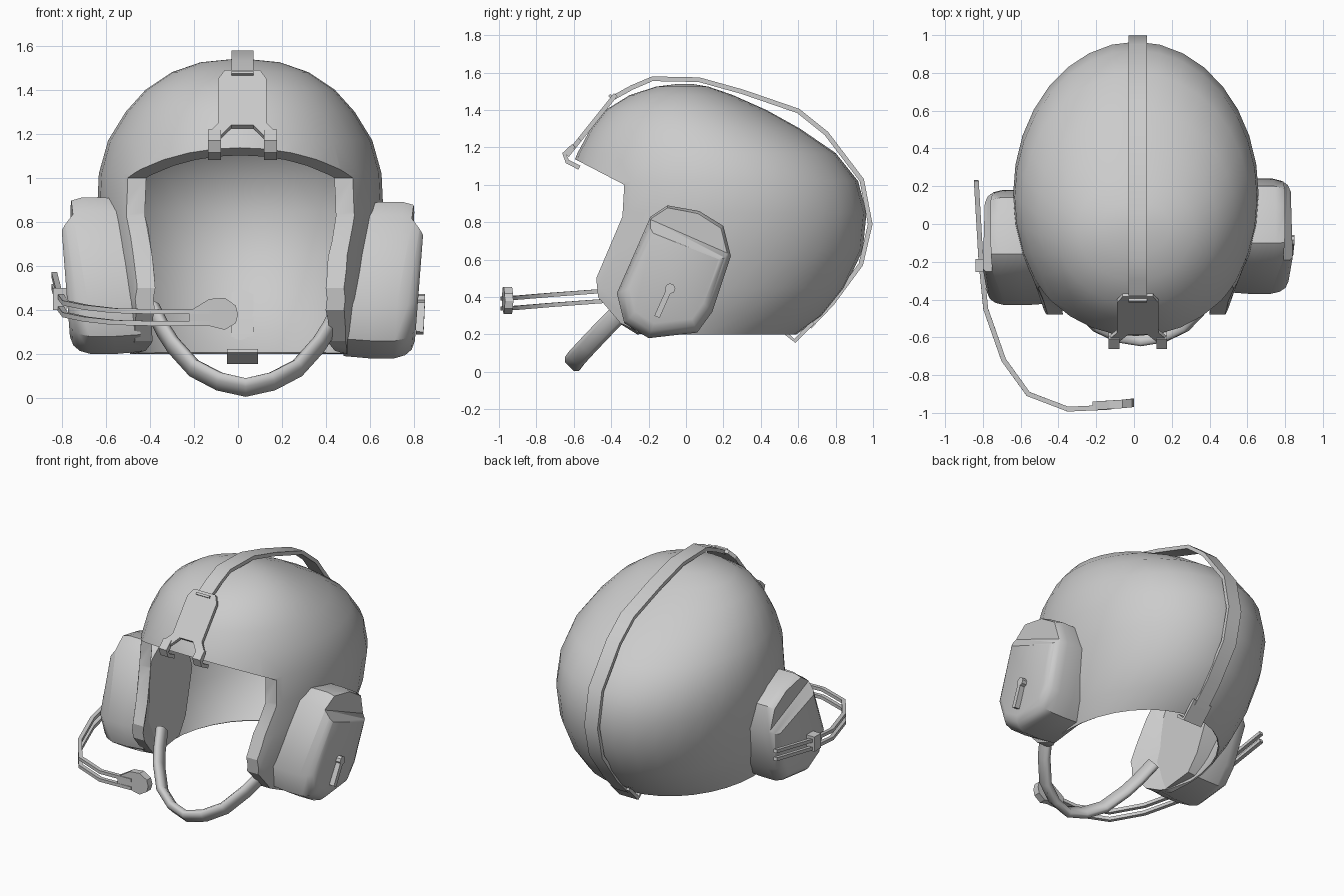
import bpy, bmesh, math
from mathutils import Vector

if "Cube" in bpy.data.objects:
    bpy.data.objects.remove(bpy.data.objects["Cube"])

CX = 0.02  # centre line of the gear


def make(name, verts, faces, angle=40):
    me = bpy.data.meshes.new(name)
    me.from_pydata([tuple(v) for v in verts], [], faces)
    bm = bmesh.new()
    bm.from_mesh(me)
    bmesh.ops.recalc_face_normals(bm, faces=bm.faces)
    bm.to_mesh(me)
    bm.free()
    ob = bpy.data.objects.new(name, me)
    bpy.context.collection.objects.link(ob)
    smooth(ob, angle)
    return ob


def smooth(ob, angle):
    bpy.ops.object.select_all(action='DESELECT')
    ob.select_set(True)
    bpy.context.view_layer.objects.active = ob
    bpy.ops.object.shade_smooth_by_angle(angle=math.radians(angle))


def loft(name, rings, caps=True, angle=40):
    n = len(rings[0])
    verts = [v for r in rings for v in r]
    faces = [(i * n + j, i * n + (j + 1) % n, (i + 1) * n + (j + 1) % n, (i + 1) * n + j)
             for i in range(len(rings) - 1) for j in range(n)]
    if caps:
        faces += [tuple(range(n)), tuple(range(len(verts) - n, len(verts)))]
    return make(name, verts, faces, angle)


def prism(name, poly, vec, angle=20):
    poly, vec = [Vector(p) for p in poly], Vector(vec)
    return loft(name, [poly, [p + vec for p in poly]], True, angle)


def box(name, c, s):
    x, y, z = c
    a, b, d = (k / 2 for k in s)
    return prism(name, [(x - a, y - b, z - d), (x + a, y - b, z - d), (x + a, y + b, z - d),
                        (x - a, y + b, z - d)], (0, 0, s[2]))


def sweep(name, pts, u, w, t, bevel=0.0, angle=40):
    """Band along pts: width w along u, thickness t across it."""
    pts, u, rings = [Vector(p) for p in pts], Vector(u), []
    a, b, c = w / 2, t / 2, bevel
    sec = [(-a, -b), (a, -b), (a, b), (-a, b)]
    if c:
        sec = [(-a + c, -b), (a - c, -b), (a, -b + c), (a, b - c),
               (a - c, b), (-a + c, b), (-a, b - c), (-a, -b + c)]
    for i, p in enumerate(pts):
        tan = (pts[min(i + 1, len(pts) - 1)] - pts[max(i - 1, 0)]).normalized()
        s = (u - tan * u.dot(tan)).normalized()
        n = tan.cross(s)
        rings.append([p + s * k + n * m for k, m in sec])
    return loft(name, rings, True, angle)


def cut(ob, cutter, angle):
    m = ob.modifiers.new("cut", 'BOOLEAN')
    m.operation, m.object, m.solver = 'DIFFERENCE', cutter, 'EXACT'
    bpy.context.view_layer.objects.active = ob
    for m in list(ob.modifiers):
        bpy.ops.object.modifier_apply(modifier=m.name)
    bpy.data.objects.remove(cutter)
    smooth(ob, angle)


# Helmet shell: oval slices (z, front y, back y, half width), thicker towards the face
slices = [(.20, -.86, .59, .50), (.30, -.90, .73, .54), (.45, -.90, .85, .585), (.65, -.76, .945, .625),
          (.85, -.67, .965, .65), (1.02, -.64, .92, .642), (1.17, -.58, .80, .60), (1.30, -.51, .61, .52),
          (1.40, -.43, .43, .43), (1.48, -.30, .25, .31), (1.525, -.16, .12, .18), (1.54, -.04, .03, .03)]
N = 32
rings = []
for z, yf, yb, w in slices:
    yc = (max(yf, -.65) + yb) / 2
    ring = []
    for i in range(N):
        c, s = math.cos(2 * math.pi * i / N), math.sin(2 * math.pi * i / N)
        ring.append((0.01 + w * c, yc + s * (yb - yc if s > 0 else yc - yf), z))
    rings.append(ring)
shell = loft("helmet_shell", rings, caps=False)
bm = bmesh.new()
bm.from_mesh(shell.data)
bmesh.ops.holes_fill(bm, edges=[e for e in bm.edges if e.is_boundary and e.verts[0].co.z > 1.5])
bmesh.ops.recalc_face_normals(bm, faces=bm.faces)
bm.to_mesh(shell.data)
bm.free()
group = shell.vertex_groups.new(name="thick")
for v in shell.data.vertices:
    group.add([v.index], max(0.0, min(1.0, (-0.12 - v.co.y) / 0.22)), 'REPLACE')
sol = shell.modifiers.new("wall", 'SOLIDIFY')
sol.thickness, sol.offset = 0.075, -1
sol.vertex_group, sol.thickness_vertex_group = "thick", 0.12

# Face opening
opening = [(-1, 1.35), (-.58, 1.13), (-.33, 1.0), (-.34, .83), (-.48, .5), (-.47, .4),
           (-.35, .26), (-.2, .19), (-.2, 0), (-1, 0)]
cut(shell, prism("face_cutter", [(-1, y, z) for y, z in opening], (2, 0, 0)), 40)

# Ear cups
outline = [(-.19, .83), (-.10, .89), (.07, .86), (.20, .78), (.24, .62), (.14, .32),
           (.06, .21), (-.20, .18), (-.33, .26), (-.37, .42)]
stations = [(.50, .97), (.62, 1.0), (.73, 1.0), (.78, .96), (.81, .89), (.825, .78)]
cy, cz = -.07, .54
for side, dy, dz in (("right", 0, 0), ("left", -.06, .02)):
    def place(x, y, z):
        x -= CX
        return (CX + (x if side == "right" else -x), y + dy, z + dz)
    cup = loft(side + "_ear_cup",
               [[place(x + (z - cz) * .06, cy + (y - cy) * s, cz + (z - cz) * s) for y, z in outline]
                for x, s in stations], True, 50)
    # slanted ledge near the top of the cup
    d, n, o = (.915, -.40), (.40, .915), (.015, .665)
    tri = [(.95, -.14), (.79, .055), (.81, .3), (.95, .3)]
    cutter = prism("ledge_cutter", [place(x, o[0] + n[0] * v - .5 * d[0], o[1] + n[1] * v - .5 * d[1])
                                    for x, v in tri], (0, d[0], d[1]))
    cut(cup, cutter, 42)

# Lever on the right cup
sweep("cup_lever", [(.825, -.155, .295), (.832, -.09, .44)], (1, 0, 0), .035, .03)
prism("lever_pivot", [(.80, -.085 + .028 * math.cos(k * math.pi / 4), .445 + .028 * math.sin(k * math.pi / 4))
                      for k in range(8)], (.05, 0, 0))

# Microphone boom: two wires, clip and paddle
boom = [(-.835, .23, .535), (-.81, -.2, .44), (-.785, -.45, .405), (-.69, -.72, .385),
        (-.56, -.9, .37), (-.35, -.98, .365), (-.12, -.97, .365)]
for name, dz in (("upper", .027), ("lower", -.027)):
    sweep(name + "_boom_wire", [(x, y, z + dz) for x, y, z in boom], (0, 0, 1), .022, .026)
box("boom_clip", (-.81, -.22, .45), (.06, .07, .10))
prism("microphone", [(-.22, -.985, .35), (-.06, -.975, .31), (-.01, -.97, .34), (0, -.968, .38),
                     (-.01, -.97, .42), (-.06, -.975, .455), (-.13, -.98, .45), (-.22, -.985, .395)],
      (0, .045, 0))

# Chin strap
half = [(.42, -.27, .40), (.375, -.36, .31), (.33, -.43, .24), (.235, -.53, .135), (.12, -.585, .075), (0, -.605, .048)]
chin = [(.035 - x, y, z) for x, y, z in half] + [(.035 + x, y, z) for x, y, z in half[-2::-1]]
sweep("chin_strap", chin, (0, -.7, .7), .105, .055, .02, 60)

# Crown strap over the shell and its rear hook
crown = [(-.39, 1.465), (-.29, 1.52), (-.18, 1.567), (.07, 1.562), (.3, 1.498), (.6, 1.395), (.75, 1.275),
         (.94, 1.025), (.985, .79), (.935, .575), (.78, .365), (.66, .24)]
sweep("crown_strap", [(CX, y, z) for y, z in crown], (1, 0, 0), .10, .025)
hook = [(.68, .265), (.582, .165), (.525, .215)]
sweep("rear_hook", [(CX, y, z) for y, z in hook], (1, 0, 0), .14, .022)

# Front mount plate with two hooked legs
plate = [(.08, 1.49), (.11, 1.45), (.11, 1.25), (.155, 1.205), (.155, 1.165), (.10, 1.165), (.10, 1.19), (.05, 1.24)]
plate += [(-x, z) for x, z in reversed(plate)]
prism("mount_plate", [(CX + x, -.385 - .80 * (1.49 - z), z) for x, z in plate], (0, .018, -.016))
sweep("strap_buckle", [(CX - .05, -.405, 1.475), (CX + .05, -.405, 1.475)], (0, -.6, -.8), .015, .015)
for name, s in (("right", 1), ("left", -1)):
    sweep(name + "_brow_hook", [(CX + s * .127, y, z) for y, z in
                                [(-.60, 1.21), (-.65, 1.165), (-.635, 1.125), (-.57, 1.092)]],
          (1, 0, 0), .058, .024, 0, 20)
